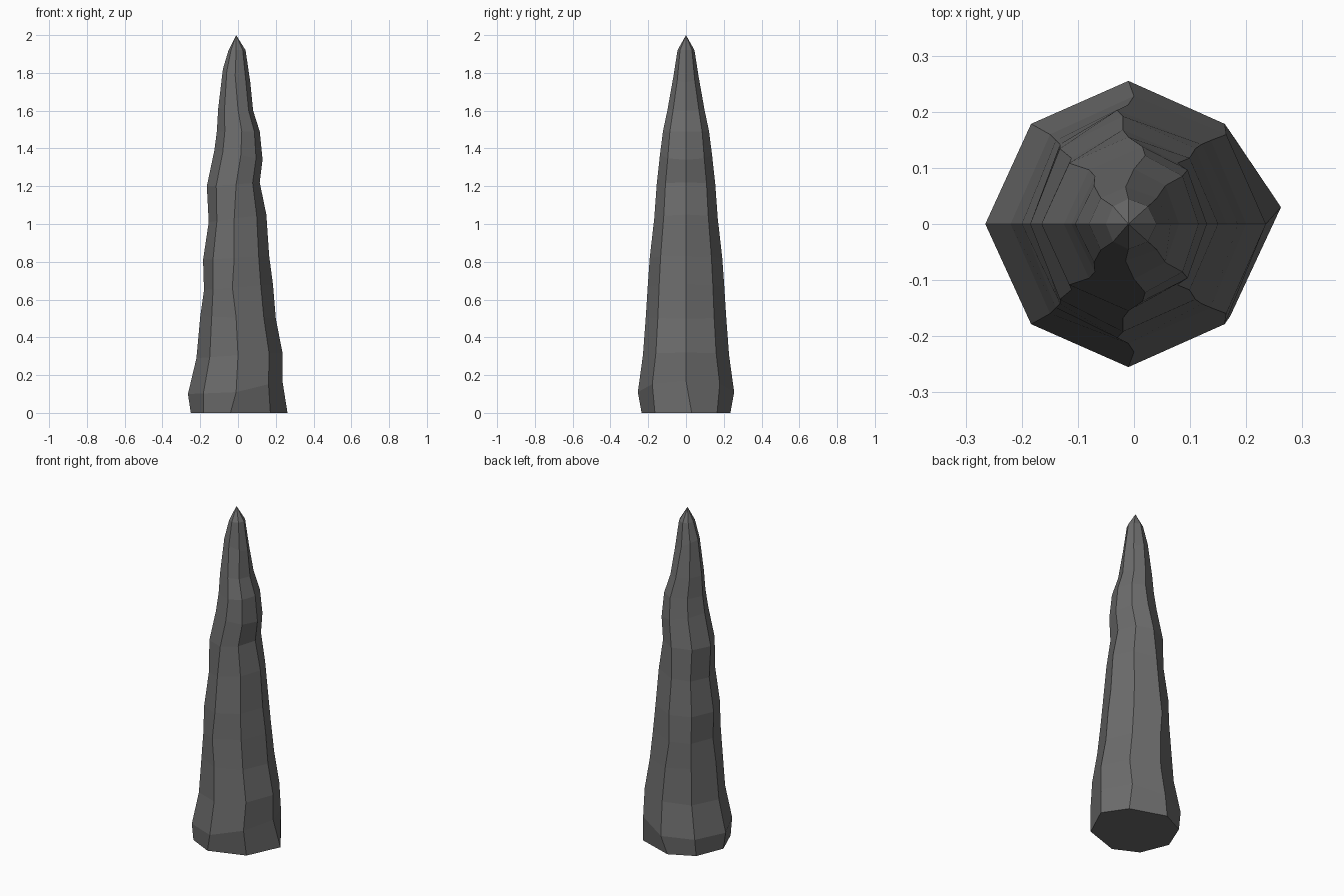
import bpy, bmesh

if "Cube" in bpy.data.objects:
    bpy.data.objects.remove(bpy.data.objects["Cube"])

# One row per ring: left z, left x, middle x, right z, right x, half depth in y
rings = [
    (0.00, -0.25, -0.04, 0.00, 0.262, 0.235),
    (0.10, -0.265, -0.01, 0.17, 0.235, 0.255),
    (0.29, -0.22, 0.00, 0.32, 0.235, 0.228),
    (0.51, -0.20, -0.01, 0.50, 0.20, 0.213),
    (0.65, -0.18, -0.03, 0.68, 0.185, 0.203),
    (0.81, -0.185, -0.02, 0.83, 0.165, 0.192),
    (1.01, -0.155, -0.02, 1.05, 0.15, 0.168),
    (1.20, -0.165, -0.01, 1.22, 0.115, 0.155),
    (1.39, -0.125, 0.015, 1.34, 0.13, 0.138),
    (1.49, -0.112, 0.02, 1.49, 0.115, 0.122),
    (1.61, -0.105, 0.00, 1.60, 0.08, 0.098),
    (1.82, -0.08, -0.015, 1.75, 0.065, 0.066),
    (1.92, -0.05, -0.01, 1.92, 0.04, 0.045),
]

mat = bpy.data.materials.new("dark grey rock")
mat.diffuse_color = (0.15, 0.15, 0.15, 1)
mat.use_nodes = True
mat.node_tree.nodes["Principled BSDF"].inputs["Base Color"].default_value = mat.diffuse_color

bm = bmesh.new()
loops = []
for i, (zl, xl, xm, zr, xr, ry) in enumerate(rings):
    zm = (zl + zr) / 2
    if i == 1:
        zm = 0.11
    k = 0.7
    dl, dr = xm + (xl - xm) * 0.68, xm + (xr - xm) * 0.7
    zdl, zdr = zm + (zl - zm) * k, zm + (zr - zm) * k
    pts = [
        (xr, 0.03 if i == 0 else 0, zr), (dr, ry * k, zdr),
        (xm, ry, zm), (dl, ry * k, zdl),
        (xl, 0, zl), (dl, -ry * k, zdl),
        (xm, -ry, zm), (dr, -ry * k, zdr),
    ]
    loops.append([bm.verts.new(p) for p in pts])

# Sides, pointed tip and flat base
for a, b in zip(loops, loops[1:]):
    for j in range(8):
        n = (j + 1) % 8
        bm.faces.new((a[j], a[n], b[n], b[j]))
tip = bm.verts.new((-0.01, 0, 2.0))
for j in range(8):
    bm.faces.new((loops[-1][j], loops[-1][(j + 1) % 8], tip))
bm.faces.new(loops[0][::-1])
bmesh.ops.recalc_face_normals(bm, faces=bm.faces)

mesh = bpy.data.meshes.new("rock_spike")
bm.to_mesh(mesh)
bm.free()
mesh.materials.append(mat)
obj = bpy.data.objects.new("rock_spike", mesh)
bpy.context.collection.objects.link(obj)
